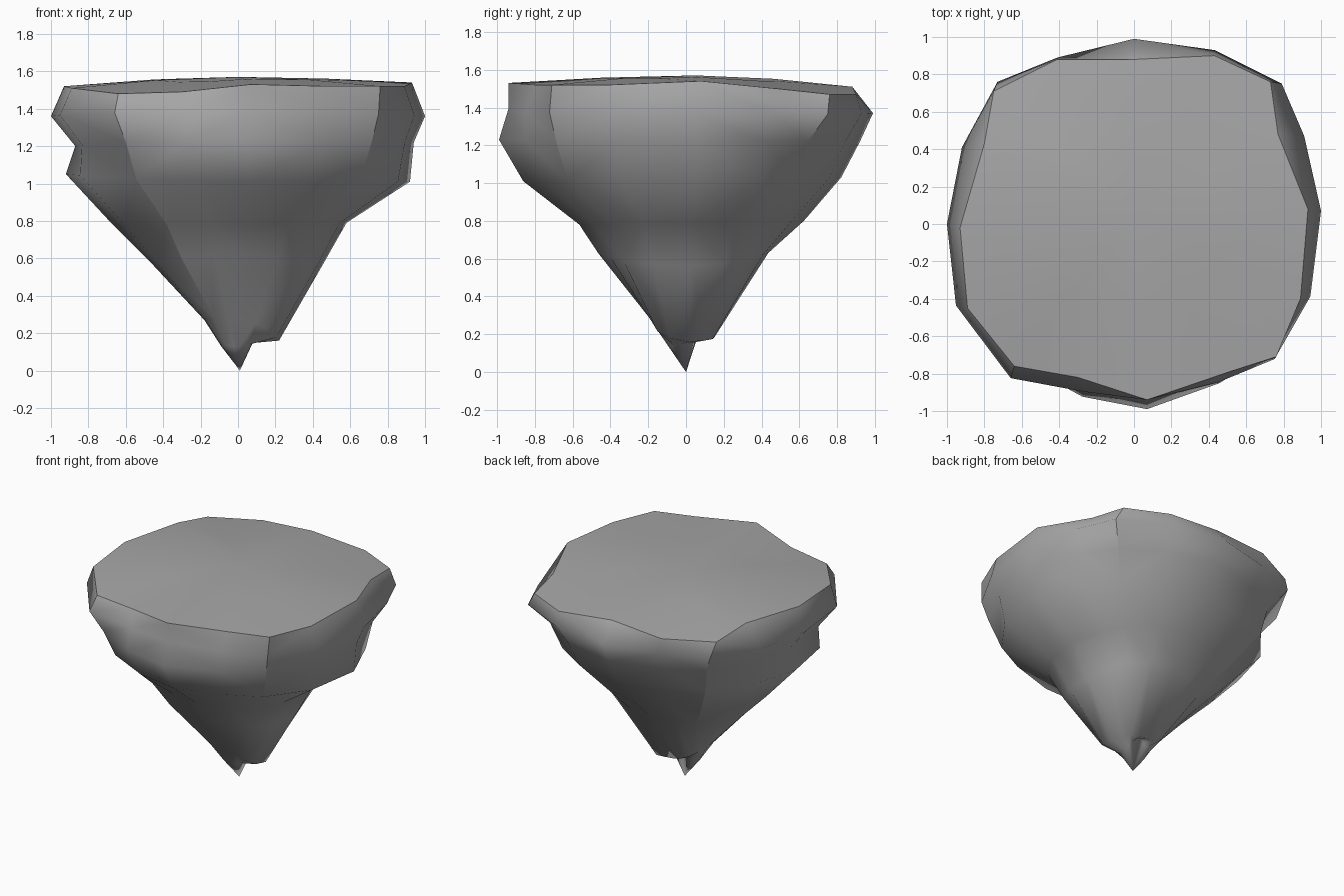
import bpy, bmesh
from mathutils import Vector

default_cube = bpy.data.objects.get("Cube")
if default_cube:
    bpy.data.objects.remove(default_cube, do_unlink=True)


def make_material(name, colour):
    material = bpy.data.materials.new(name)
    material.use_nodes = True
    material.diffuse_color = colour
    material.node_tree.nodes["Principled BSDF"].inputs["Base Color"].default_value = colour
    return material


# Edge of the top, counter-clockwise from the left side (x, y, z)
top_edge = [(.93, .08, 1.54), (.77, .48, 1.5), (.73, .76, 1.47), (.43, .9, 1.47),
            (0, .88, 1.51), (-.41, .88, 1.48), (-.75, .71, 1.48), (-.8, .43, 1.53),
            (-.93, -.02, 1.52), (-.89, -.45, 1.51), (-.64, -.76, 1.48), (-.3, -.82, 1.49),
            (.07, -.94, 1.53), (.48, -.8, 1.52), (.76, -.71, 1.52), (.89, -.4, 1.52)]
crown = Vector((0, .05, 1.57))

# Widest outline of the rock, one point below each top point
outline = [(1, .07), (.91, .47), (.79, .75), (.43, .93), (0, .99), (-.41, .89),
           (-.73, .76), (-.92, .41), (-1, 0), (-.96, -.44), (-.68, -.85), (-.28, -.94),
           (.07, -.99), (.47, -.88), (.77, -.74), (.95, -.39)]

# Side profiles from the rim to the spike: (share of the outline, height)
side_left = [(1, 1.36), (.94, 1.22), (.92, 1.01), (.58, .79), (.45, .56), (.22, .16), (.08, .15)]
side_back = [(1, 1.37), (.93, 1.22), (.83, 1.03), (.63, .8), (.44, .63), (.15, .19), (.07, .23)]
side_right = [(1, 1.36), (.87, 1.2), (.92, 1.05), (.67, .78), (.45, .56), (.18, .27), (.09, .13)]
side_front = [(.95, 1.39), (1, 1.23), (.87, 1.01), (.57, .78), (.47, .63), (.19, .28), (.09, .13)]
corner_pinch = [0, .08, .11, .09, .04, 0, 0]


def ring_point(x, y, level):
    """Blend the two nearest side profiles, drawn in a little at the corners."""
    direction = Vector((x, y)).normalized()
    along_x = side_left if x > 0 else side_right
    along_y = side_back if y > 0 else side_front
    weight = direction.x ** 2
    share, height = Vector(along_x[level]) * weight + Vector(along_y[level]) * (1 - weight)
    pinch = corner_pinch[level] if x * y > 0 else corner_pinch[level] / 2
    share *= 1 - pinch * (4 * weight * (1 - weight)) ** 2
    return x * share, y * share, height


bm = bmesh.new()
count = len(outline)


def bridge(upper, lower):
    """Join two rings, or a ring and a single point, with faces."""
    for i in range(count):
        j = (i + 1) % count
        if isinstance(lower, list):
            bm.faces.new((upper[i], lower[i], lower[j], upper[j]))
        else:
            bm.faces.new((upper[i], lower, upper[j]))


# Gently domed top
rim = [bm.verts.new(p) for p in top_edge]
dome = []
for p in top_edge:
    vert = bm.verts.new(crown.lerp(Vector(p), .5))
    vert.co.z = crown.z - (crown.z - p[2]) * .3
    dome.append(vert)
bridge(rim, dome)
bridge(dome, bm.verts.new(crown))

# Lofted flanks and pointed underside
rings = [rim]
for level in range(len(side_left)):
    rings.append([bm.verts.new(ring_point(x, y, level)) for x, y in outline])
    bridge(rings[-2], rings[-1])
bridge(rings[-1], bm.verts.new((.01, 0, 0)))
bmesh.ops.recalc_face_normals(bm, faces=bm.faces)
for face in bm.faces:
    face.smooth = True

# Hard edges: the rim and the ridges running down the corners
hard_edges = [bm.edges.get((rim[i - 1], rim[i])) for i in range(count)]
ridge_lengths = {2: 3, 6: 5, 10: 6, 14: 3}
for column, length in ridge_lengths.items():
    for level in range(length):
        hard_edges.append(bm.edges.get((rings[level][column], rings[level + 1][column])))
for edge in hard_edges:
    edge.smooth = False
bmesh.ops.triangulate(bm, faces=bm.faces)

mesh = bpy.data.meshes.new("floating_rock")
bm.to_mesh(mesh)
bm.free()
mesh.materials.append(make_material("stone grey", (.38, .38, .38, 1)))
rock = bpy.data.objects.new("floating_rock", mesh)
bpy.context.collection.objects.link(rock)
